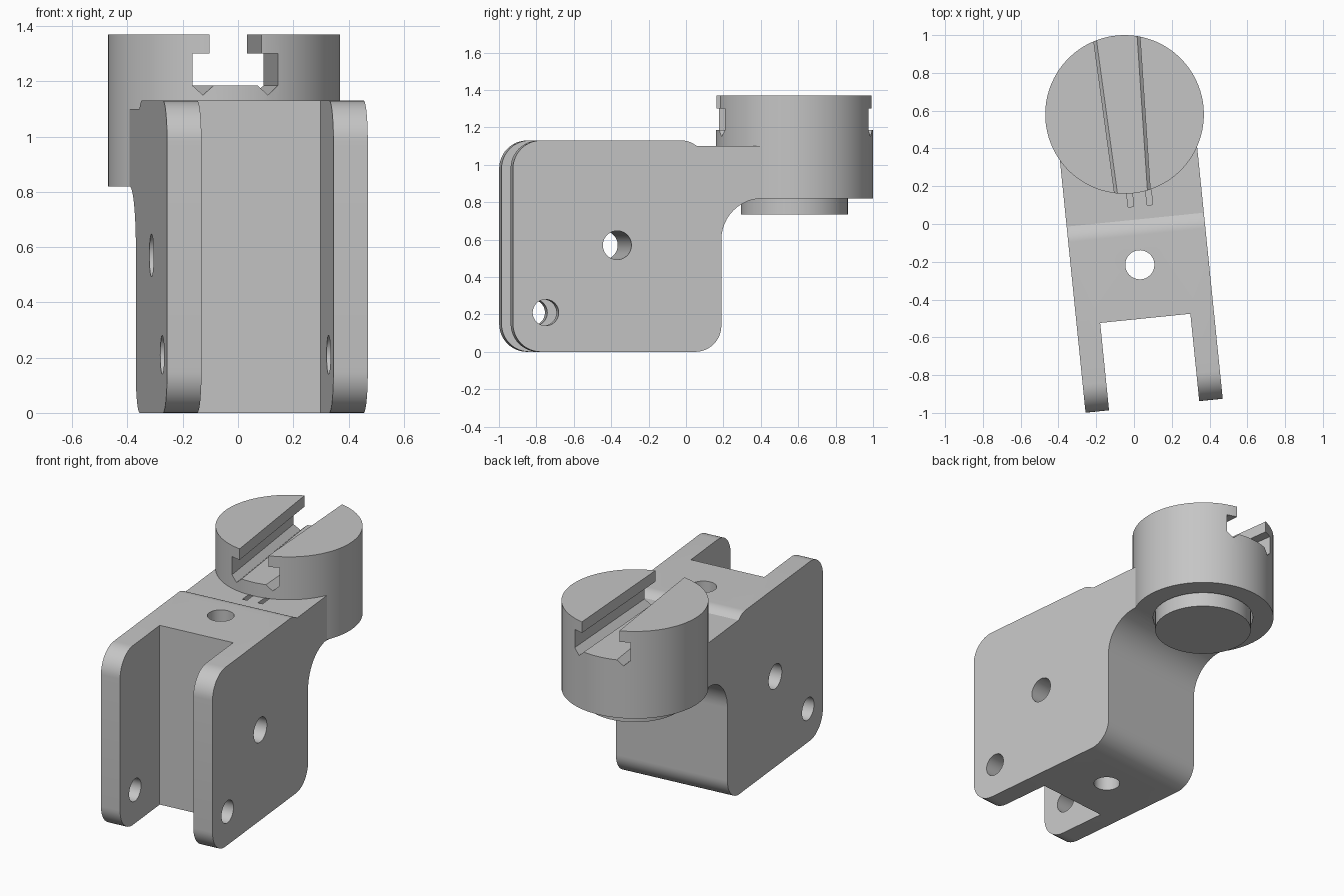
import bpy
import bmesh
import math
from mathutils import Vector, Matrix

old = bpy.data.objects.get("Cube")
if old:
    bpy.data.objects.remove(old, do_unlink=True)

GREY = (0.56, 0.56, 0.56, 1)
grey = bpy.data.materials.new("plain grey")
grey.use_nodes = True
grey.diffuse_color = GREY
grey.node_tree.nodes["Principled BSDF"].inputs["Base Color"].default_value = GREY

# The pivot axis is the local origin; the bracket is turned slightly about it
PLACE = Matrix.Translation((-0.05, 0.58, 0)) @ Matrix.Rotation(math.radians(5.8), 4, "Z")


def make(name, bm):
    bmesh.ops.recalc_face_normals(bm, faces=bm.faces)
    mesh = bpy.data.meshes.new(name)
    bm.to_mesh(mesh)
    bm.free()
    mesh.materials.append(grey)
    ob = bpy.data.objects.new(name, mesh)
    bpy.context.collection.objects.link(ob)
    ob.matrix_world = PLACE
    return ob


def loft(name, ring_a, ring_b):
    """Solid between two matching outlines."""
    bm = bmesh.new()
    a = [bm.verts.new(p) for p in ring_a]
    b = [bm.verts.new(p) for p in ring_b]
    bm.faces.new(a)
    bm.faces.new(b)
    n = len(a)
    for i in range(n):
        j = (i + 1) % n
        bm.faces.new((a[i], a[j], b[j], b[i]))
    return make(name, bm)


def cylinder(name, radius, start, end, sides=96):
    start, end = Vector(start), Vector(end)
    axis = end - start
    turn = axis.to_track_quat("Z", "Y").to_matrix().to_4x4()
    bm = bmesh.new()
    bmesh.ops.create_cone(bm, cap_ends=True, segments=sides, radius1=radius, radius2=radius,
                          depth=axis.length, matrix=Matrix.Translation((start + end) / 2) @ turn)
    return make(name, bm)


def box(name, x, y, z):
    ring = [(x[0], y[0]), (x[1], y[0]), (x[1], y[1]), (x[0], y[1])]
    return loft(name, [(p, q, z[0]) for p, q in ring], [(p, q, z[1]) for p, q in ring])


def combine(ob, tool, operation="DIFFERENCE"):
    mod = ob.modifiers.new("cut", "BOOLEAN")
    mod.object, mod.operation, mod.solver = tool, operation, "EXACT"
    bpy.context.view_layer.objects.active = ob
    bpy.ops.object.modifier_apply(modifier=mod.name)
    bpy.data.objects.remove(tool, do_unlink=True)


def rounded(corners, steps=12):
    """Outline with each corner (y, z, radius) filleted."""
    out = []
    for i, (y, z, r) in enumerate(corners):
        p = Vector((y, z))
        if r == 0:
            out.append(p)
            continue
        a = (Vector(corners[i - 1][:2]) - p).normalized()
        b = (Vector(corners[(i + 1) % len(corners)][:2]) - p).normalized()
        half = a.angle(b) / 2
        centre = p + (a + b).normalized() * r / math.sin(half)
        t = r / math.tan(half)
        s, e = p + a * t - centre, p + b * t - centre
        # Points on the arc: blended direction, scaled back to the radius
        for k in range(steps + 1):
            f = k / steps
            sweep = math.pi - 2 * half
            out.append(centre + (s * math.sin((1 - f) * sweep) + e * math.sin(f * sweep)) / math.sin(sweep))
    return out


# Bracket body: side profile swept across the width
W = 0.365
profile = rounded([(-1.55, 0, 0.15), (-0.43, 0, 0.14), (-0.43, 0.82, 0.22), (-0.2, 0.82, 0),
                   (-0.2, 1.1, 0), (-0.56, 1.1, 0), (-0.61, 1.13, 0.12), (-1.55, 1.13, 0.15)])
body = loft("bracket_body", [(-W, p.x, p.y) for p in profile], [(W, p.x, p.y) for p in profile])

# Collar at the end of the arm
combine(body, cylinder("collar", 0.42, (0, 0, 0.82), (0, 0, 1.1)), "UNION")

# Fork gap, pin holes, vertical hole, pivot bore and two index marks
combine(body, box("fork_gap", (-0.24, 0.24), (-1.8, -1.085), (-0.2, 1.4)))
combine(body, cylinder("pin_hole", 0.077, (-1, -0.99, 0.57), (1, -0.99, 0.57), 48))
combine(body, cylinder("fork_hole", 0.07, (-1, -1.374, 0.21), (1, -1.374, 0.21), 48))
combine(body, cylinder("upright_hole", 0.077, (0, -0.8, -0.2), (0, -0.8, 1.4), 48))
combine(body, cylinder("pivot_bore", 0.297, (0, 0, 0.7), (0, 0, 1.04)))
for x in (-0.016, 0.085):
    combine(body, box("index_mark", (x - 0.015, x + 0.015), (-0.49, -0.36), (1.07, 1.2)))

# Turning head with a tapered undercut slot
head = cylinder("turning_head", 0.42, (0, 0, 1.1), (0, 0, 1.37))
half_slot = [(0.109, 1.5), (0.109, 1.3), (0.169, 1.3), (0.169, 1.185), (0.132, 1.15), (0.094, 1.185)]
TAPER = 0.0346


def slot_ring(y):
    right = [(x + TAPER * y, y, z) for x, z in half_slot]
    return right + [(-x, q, z) for x, q, z in reversed(right)]


combine(head, loft("slot", slot_ring(-0.6), slot_ring(0.6)))

# Pivot disc below the collar
disc = cylinder("pivot_disc", 0.285, (0, 0, 0.735), (0, 0, 1.04))

for ob in (body, head, disc):
    bpy.ops.object.select_all(action="DESELECT")
    ob.select_set(True)
    bpy.context.view_layer.objects.active = ob
    bpy.ops.object.shade_smooth_by_angle(angle=math.radians(25))
